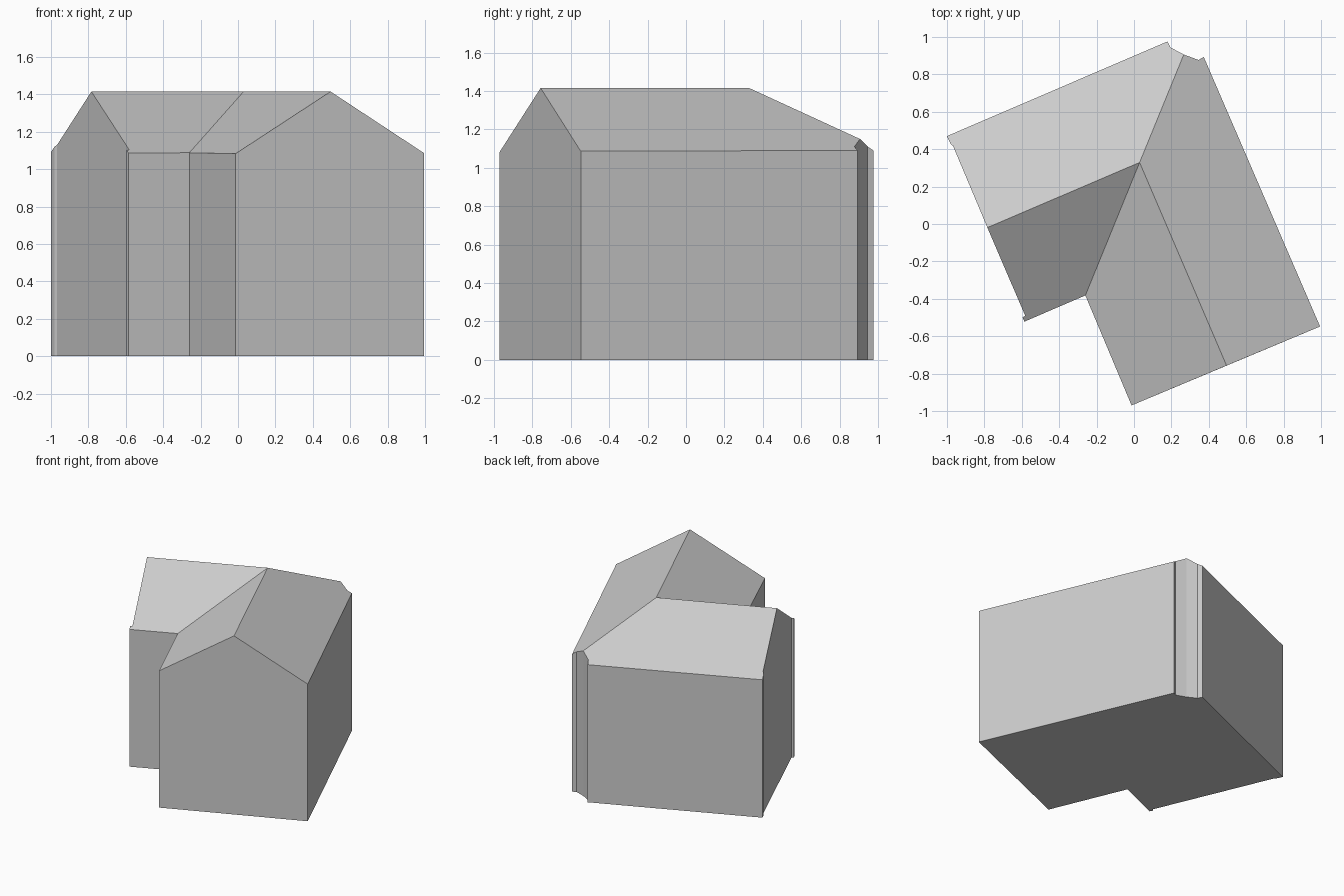
import bpy
import bmesh
from mathutils import Vector

cube = bpy.data.objects.get("Cube")
if cube:
    bpy.data.objects.remove(cube, do_unlink=True)

# One plain grey for the whole building
grey = bpy.data.materials.new("plain_grey")
grey.use_nodes = True
color = (0.6, 0.6, 0.6, 1)
grey.diffuse_color = color
grey.node_tree.nodes["Principled BSDF"].inputs["Base Color"].default_value = color

RIDGE, PITCH = 1.415, 0.605
hub = Vector((0.03, 0.329))           # where the two ridges meet
along = Vector((0.92, 0.392))         # direction of the side wing ridge
across = Vector((-0.392, 0.92))       # direction of the main wing ridge

# Plan corners
plan = {
    "wing_back": (-1.0, 0.47), "wing_back_lip": (-0.98, 0.427), "wing_back_jog": (-0.968, 0.418),
    "wing_ridge": (-0.784, -0.019),
    "wing_front_jog": (-0.582, -0.49), "wing_front_lip": (-0.596, -0.5), "wing_front": (-0.586, -0.522),
    "inner": (-0.26, -0.382), "main_left": (-0.013, -0.97), "main_ridge": (0.495, -0.757),
    "main_right": (0.995, -0.548), "back_right": (0.373, 0.893), "notch_right": (0.345, 0.877),
    "hip": (0.266, 0.906), "notch_left": (0.195, 0.944), "back": (0.179, 0.976),
}

# Roof faces: outline and the axis each one slopes along
roofs = [
    (("hub", "hip", "notch_left", "back", "wing_back", "wing_back_lip", "wing_back_jog", "wing_ridge"), across),
    (("hub", "wing_ridge", "wing_front_jog", "wing_front_lip", "wing_front", "inner"), across),
    (("hub", "inner", "main_left", "main_ridge"), along),
    (("hub", "main_ridge", "main_right", "back_right", "notch_right", "hip"), along),
]

bm = bmesh.new()
top = {"hub": bm.verts.new((*hub, RIDGE))}
for names, axis in roofs:
    for name in names:
        if name not in top:
            p = Vector(plan[name])
            drop = 0 if name.endswith("_ridge") else PITCH * abs((p - hub).dot(axis))
            top[name] = bm.verts.new((*p, RIDGE - drop))
    bm.faces.new([top[n] for n in names])

# Ground slab and walls; each gable peak joins the wall on both sides of it
ring = list(plan)
gables = [n for n in ring if n.endswith("_ridge")]
base = {n: bm.verts.new((*plan[n], 0)) for n in ring if n not in gables}
corners = list(base)
bm.faces.new([base[n] for n in corners])
for a, b in zip(corners, corners[1:] + corners[:1]):
    peak = ring[(ring.index(a) + 1) % len(ring)]
    upper = [top[a], top[peak], top[b]] if peak in gables else [top[a], top[b]]
    bm.faces.new([base[b], base[a]] + upper)

bmesh.ops.recalc_face_normals(bm, faces=bm.faces)
mesh = bpy.data.meshes.new("house_shell")
bm.to_mesh(mesh)
bm.free()
mesh.materials.append(grey)
house = bpy.data.objects.new("house_shell", mesh)
bpy.context.collection.objects.link(house)
